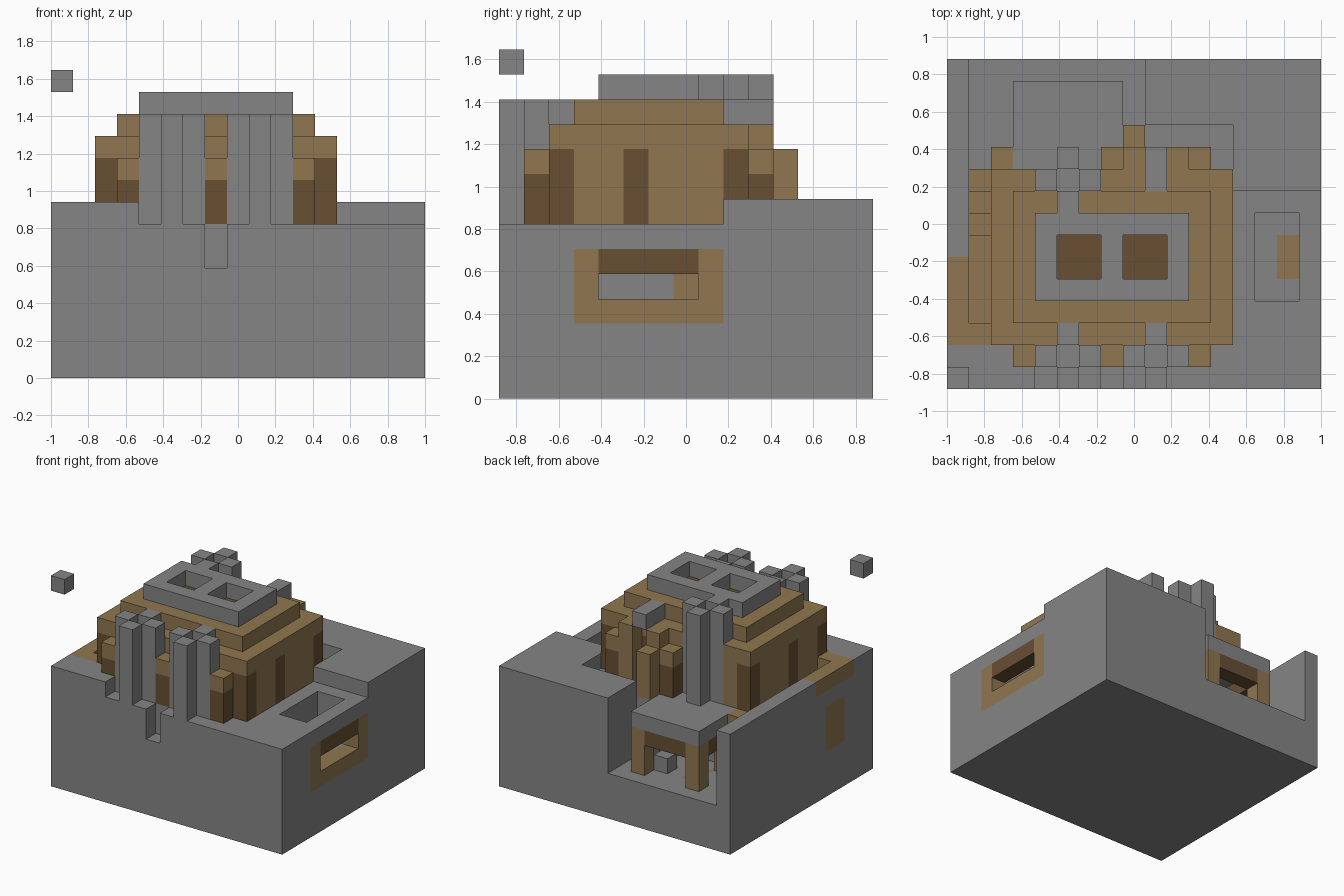
import bpy
import bmesh
from mathutils import Vector

default = bpy.data.objects.get("Cube")
if default:
    bpy.data.objects.remove(default, do_unlink=True)

UNIT = 2 / 17          # edge of one block
NX, NY = 17, 15        # plot size in blocks


def material(name, rgb):
    mat = bpy.data.materials.new(name)
    mat.use_nodes = True
    mat.diffuse_color = (*rgb, 1)
    mat.node_tree.nodes["Principled BSDF"].inputs["Base Color"].default_value = (*rgb, 1)
    return mat


STONE, CLAY, WOOD = "stone grey", "clay brown", "dark brown"
MATERIALS = {
    STONE: material(STONE, (0.235, 0.235, 0.235)),
    CLAY: material(CLAY, (0.28, 0.185, 0.08)),
    WOOD: material(WOOD, (0.14, 0.08, 0.034)),
}
blocks = {}            # cell -> (part, colour)


def cells(x, y, z):
    """Every cell in a box; each range is (start, end) or one index."""
    spans = [range(*s) if isinstance(s, tuple) else (s,) for s in (x, y, z)]
    return [(i, j, k) for i in spans[0] for j in spans[1] for k in spans[2]]


def fill(part, colour, x, y, z):
    for cell in cells(x, y, z):
        blocks[cell] = (part, colour)


def carve(x, y, z):
    for cell in cells(x, y, z):
        blocks.pop(cell, None)


def buttress(x, y):
    fill("buttress", WOOD, x, y, (7, 9))
    fill("buttress", CLAY, x, y, 9)


def chimney(part, x, y, top):
    """Four pillars around an open flue."""
    for dx, dy in ((1, 0), (-1, 0), (0, 1), (0, -1)):
        fill(part, STONE, x + dx, y + dy, (7, top))
    carve(x, y, (7, top))


# Ground, raised along the left and the back
fill("ground", STONE, (0, NX), (0, NY), (0, 7))
fill("ground", STONE, (0, 4), (0, NY), 7)
fill("ground", STONE, (4, NX), (9, NY), 7)
carve((9, 13), (9, 12), 7)
carve(7, 0, (5, 7))

# Sunken yard at the back
carve((1, 8), (10, NY), (3, 8))
carve(8, (12, NY), (3, 8))

# Stair running down to the yard
fill("stair", CLAY, (0, 2), (2, 6), 7)
carve(1, (3, 10), 7)
fill("stair", CLAY, 1, (3, 7), 6)
for step, y in enumerate((7, 8, 9)):
    carve(1, y, (6 - step, 8))
    fill("stair", CLAY, 1, y, 5 - step)

# Clay patch on the outer wall
fill("wall_patch", CLAY, 0, (3, 5), (3, 6))

# Light shaft and its side window
carve((14, 16), (4, 8), (4, 7))
fill("window_frame", CLAY, 16, (3, 9), (3, 6))
carve(16, (4, 8), 4)
fill("window_lintel", WOOD, 16, (4, 8), 5)
fill("shaft_floor", CLAY, 15, (5, 7), 3)
fill("shaft_floor", CLAY, 13, 7, 4)

# Main hall: walls, then stepped roof tiers
fill("hall_walls", CLAY, (2, 13), (2, 10), (7, 10))
for x in (2, 12):
    for y in (2, 5, 9):
        fill("hall_walls", WOOD, x, y, (7, 10))
fill("lower_roof", CLAY, (2, 13), (2, 10), 10)
fill("upper_roof", CLAY, (3, 12), (3, 9), 11)
fill("roof_slab", STONE, (4, 11), (4, 8), 12)
for x in (5, 8):
    carve((x, x + 2), (5, 7), 12)
    fill("skylight", WOOD, (x, x + 2), (5, 7), 11)

# Front buttresses and chimneys
for x in (3, 7, 11):
    buttress(x, 1)
for x in (5, 9):
    chimney("front_chimney", x, 1, 12)

# Back doorway with its spout
for x in (8, 10):
    fill("door_jamb", CLAY, x, 10, (7, 11))
for x in (7, 11):
    buttress(x, 10)
fill("door", WOOD, 9, 9, (7, 10))
fill("spout", STONE, 9, (9, 11), 11)
fill("door_post", CLAY, 8, 11, (7, 10))

# Porch in the yard
fill("porch_roof", STONE, (3, 8), (10, 14), 6)
fill("porch_beam", WOOD, (3, 8), 13, 5)
for x in (3, 7):
    fill("porch_beam", WOOD, x, (11, 13), 5)
    for y in (10, 13):
        fill("porch_post", CLAY, x, y, (3, 6))
fill("side_post", CLAY, 2, 10, (3, 7))
fill("porch_block", STONE, 6, 12, 3)
fill("porch_mat", CLAY, 4, (11, 13), 2)

# Back chimney and the floating block
chimney("back_chimney", 5, 9, 13)
fill("floating_block", STONE, 0, 0, 13)


def build(part):
    """Skin the exposed sides of one part's blocks."""
    mesh = bpy.data.meshes.new(part)
    used = []
    bm = bmesh.new()
    corners = {}

    def vertex(p):
        key = tuple(round(c) for c in p)
        if key not in corners:
            corners[key] = bm.verts.new(
                ((key[0] - NX / 2) * UNIT, (key[1] - NY / 2) * UNIT, key[2] * UNIT))
        return corners[key]

    for cell, (owner, colour) in blocks.items():
        if owner != part:
            continue
        if colour not in used:
            used.append(colour)
            mesh.materials.append(MATERIALS[colour])
        centre = Vector(cell) + Vector((0.5, 0.5, 0.5))
        for axis in range(3):
            for sign in (-1, 1):
                n = Vector((0, 0, 0))
                n[axis] = sign
                if tuple(c + int(d) for c, d in zip(cell, n)) in blocks:
                    continue
                u = Vector((0, 0, 0))
                u[(axis + 1) % 3] = 1
                v = n.cross(u)
                ring = [centre + (n + a * u + b * v) / 2
                        for a, b in ((-1, -1), (1, -1), (1, 1), (-1, 1))]
                face = bm.faces.new([vertex(p) for p in ring])
                face.material_index = used.index(colour)
    bm.to_mesh(mesh)
    bm.free()
    bpy.context.collection.objects.link(bpy.data.objects.new(part, mesh))


for part in sorted({owner for owner, _ in blocks.values()}):
    build(part)
